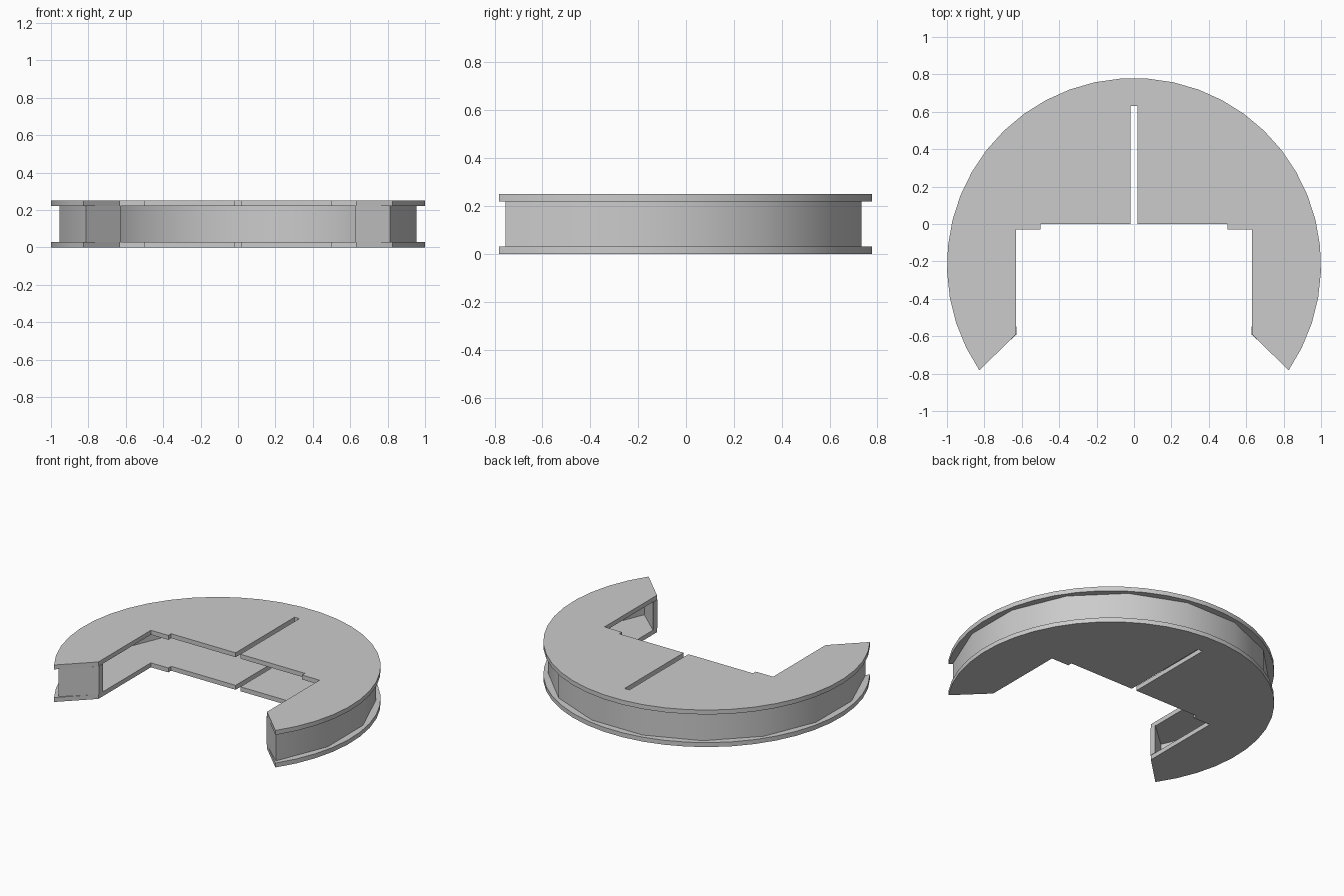
import bpy
import bmesh
from math import sin, cos, radians

cube = bpy.data.objects.get("Cube")
if cube:
    bpy.data.objects.remove(cube, do_unlink=True)

grey = bpy.data.materials.new("light_grey")
colour = (0.6, 0.6, 0.6, 1)
grey.diffuse_color = colour
grey.use_nodes = True
grey.node_tree.nodes["Principled BSDF"].inputs["Base Color"].default_value = colour

CENTRE_Y = -0.22


def arc(radius, start, segments):
    """Points round the arc from the left end, over the back, to the right end."""
    step = (180 - 2 * start) / segments
    angles = [radians(start + step * i) for i in range(segments + 1)]
    return [(radius * cos(a), CENTRE_Y + radius * sin(a)) for a in angles]


def mirrored(points):
    """Right-hand points, then the same points on the left in reverse."""
    return [(-x, y) for x, y in points] + [(x, y) for x, y in reversed(points)]


def slab(name, outline, bottom, top):
    bm = bmesh.new()
    base = bm.faces.new([bm.verts.new((x, y, bottom)) for x, y in outline])
    extruded = bmesh.ops.extrude_face_region(bm, geom=[base])
    verts = [v for v in extruded["geom"] if isinstance(v, bmesh.types.BMVert)]
    bmesh.ops.translate(bm, verts=verts, vec=(0, 0, top - bottom))
    bmesh.ops.recalc_face_normals(bm, faces=bm.faces[:])
    mesh = bpy.data.meshes.new(name)
    bm.to_mesh(mesh)
    bm.free()
    mesh.materials.append(grey)
    obj = bpy.data.objects.new(name, mesh)
    bpy.context.collection.objects.link(obj)
    bpy.ops.object.select_all(action="DESELECT")
    obj.select_set(True)
    bpy.context.view_layer.objects.active = obj
    bpy.ops.object.shade_smooth_by_angle(angle=radians(30))


# Plates: round rim, stepped opening at the front and a narrow slot
opening = [(0.63, -0.59), (0.63, -0.03), (0.5, -0.03), (0.5, 0),
           (0.018, 0), (0.018, 0.63)]
plate = arc(1.0, -34.2, 31) + mirrored(opening)
slab("bottom_plate", plate, 0, 0.03)
slab("top_plate", plate, 0.22, 0.25)

# Wall: recessed coarse arc with slanted ends, one thin band
outer = arc(0.972, -33.4, 11)
inner = arc(0.942, -33.4, 11)[1:-1]
band = (outer + [(-0.627, -0.59), (-0.627, -0.545), (-0.802, -0.7)]
        + inner[::-1] + [(0.802, -0.7), (0.627, -0.545), (0.627, -0.59)])
slab("side_wall", band, 0.03, 0.22)
